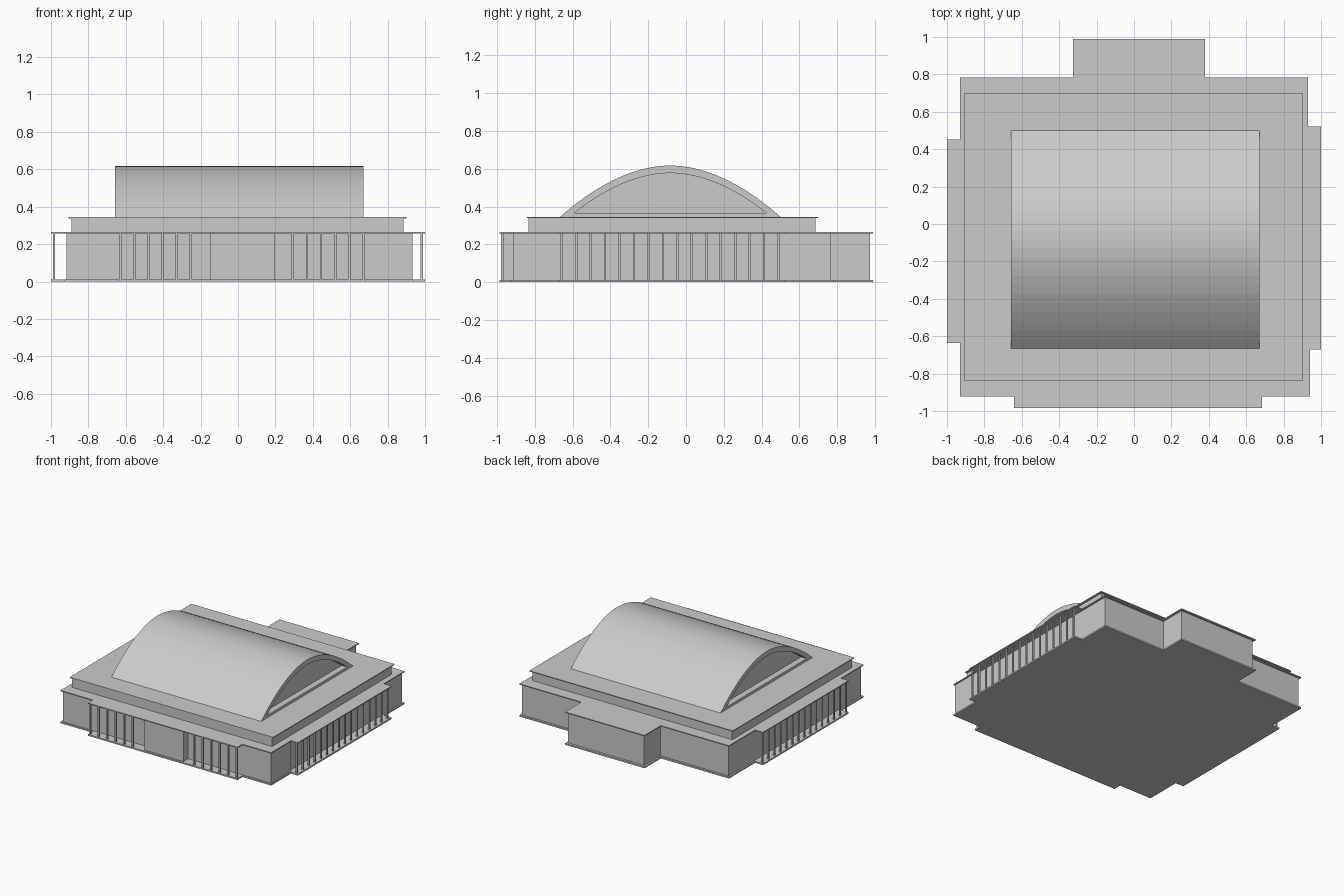
import bpy, bmesh

if "Cube" in bpy.data.objects:
    bpy.data.objects.remove(bpy.data.objects["Cube"])


def make_object(name, bm):
    bmesh.ops.recalc_face_normals(bm, faces=bm.faces[:])
    mesh = bpy.data.meshes.new(name)
    bm.to_mesh(mesh)
    bm.free()
    obj = bpy.data.objects.new(name, mesh)
    bpy.context.collection.objects.link(obj)
    return obj


def loft(name, rings):
    """Bridge equal-length rings of points and cap both ends."""
    bm = bmesh.new()
    loops = [[bm.verts.new(p) for p in ring] for ring in rings]
    n = len(loops[0])
    for a, b in zip(loops, loops[1:]):
        for i in range(n):
            j = (i + 1) % n
            bm.faces.new((a[i], a[j], b[j], b[i]))
    bm.faces.new(loops[0])
    bm.faces.new(loops[-1])
    return make_object(name, bm)


def prism(name, outline, z0, z1):
    return loft(name, [[(x, y, z) for x, y in outline] for z in (z0, z1)])


def rect(x0, x1, y0, y1):
    return [(x0, y0), (x1, y0), (x1, y1), (x0, y1)]


FLOOR, EAVE, ROOF = 0.012, 0.256, 0.264
TIER, TOP = 0.338, 0.345

# Floor plate and lower roof plate share the stepped plan
plan = [(-1, -0.635), (-0.93, -0.635), (-0.93, -0.922), (-0.642, -0.922),
        (-0.642, -0.985), (0.685, -0.985), (0.685, -0.922), (0.94, -0.922),
        (0.94, -0.67), (1, -0.67), (1, 0.52), (0.93, 0.52),
        (0.93, 0.783), (0.38, 0.783), (0.38, 0.99), (-0.325, 0.99),
        (-0.325, 0.783), (-0.93, 0.783), (-0.93, 0.452), (-1, 0.452)]
prism("floor_plate", plan, 0, FLOOR)
prism("lower_roof_plate", plan, EAVE, ROOF)

# Ground-floor walls with the rear wing and the front entrance block
walls = [(-0.917, -0.912), (-0.15, -0.912), (-0.15, -0.972), (0.195, -0.972),
         (0.195, -0.912), (0.932, -0.912), (0.932, -0.66), (0.918, -0.66),
         (0.918, 0.768), (0.365, 0.768), (0.365, 0.972), (-0.31, 0.972),
         (-0.31, 0.768), (-0.917, 0.768)]
prism("ground_floor_walls", walls, FLOOR, EAVE)


# Colonnades of slim square posts
def colonnade(name, start, step, count):
    bm = bmesh.new()
    for i in range(count):
        x, y = start[0] + step[0] * i, start[1] + step[1] * i
        cube = bmesh.ops.create_cube(bm, size=1)["verts"]
        bmesh.ops.scale(bm, vec=(0.012, 0.012, EAVE - FLOOR), verts=cube)
        bmesh.ops.translate(bm, vec=(x, y, (EAVE + FLOOR) / 2), verts=cube)
    make_object(name, bm)


colonnade("front_columns_left", (-0.63, -0.972), (0.0755, 0), 6)
colonnade("front_columns_right", (0.293, -0.972), (0.0755, 0), 6)
colonnade("right_columns", (0.982, -0.657), (0, 0.0764), 16)
colonnade("left_columns", (-0.984, -0.623), (0, 0.0758), 15)

# Upper tier and its roof plate
prism("upper_tier_walls", rect(-0.89, 0.885, -0.832, 0.685), ROOF, TIER)
prism("upper_roof_plate", rect(-0.905, 0.9, -0.84, 0.7), TIER, TOP)


# Vaulted roof with recessed end panels
def arch(x, half_width, base, height, segments=24):
    pts = []
    for i in range(segments + 1):
        t = 2 * i / segments - 1
        pts.append((x, -0.083 + half_width * t,
                    base + height * (1 - abs(t) ** 1.9)))
    return pts


X0, X1, RECESS = -0.657, 0.672, 0.05
outer, inner = (0.583, TOP, 0.272), (0.508, 0.365, 0.212)
loft("vaulted_roof", [arch(X0 + RECESS, *inner), arch(X0, *inner),
                      arch(X0, *outer), arch(X1, *outer),
                      arch(X1, *inner), arch(X1 - RECESS, *inner)])
